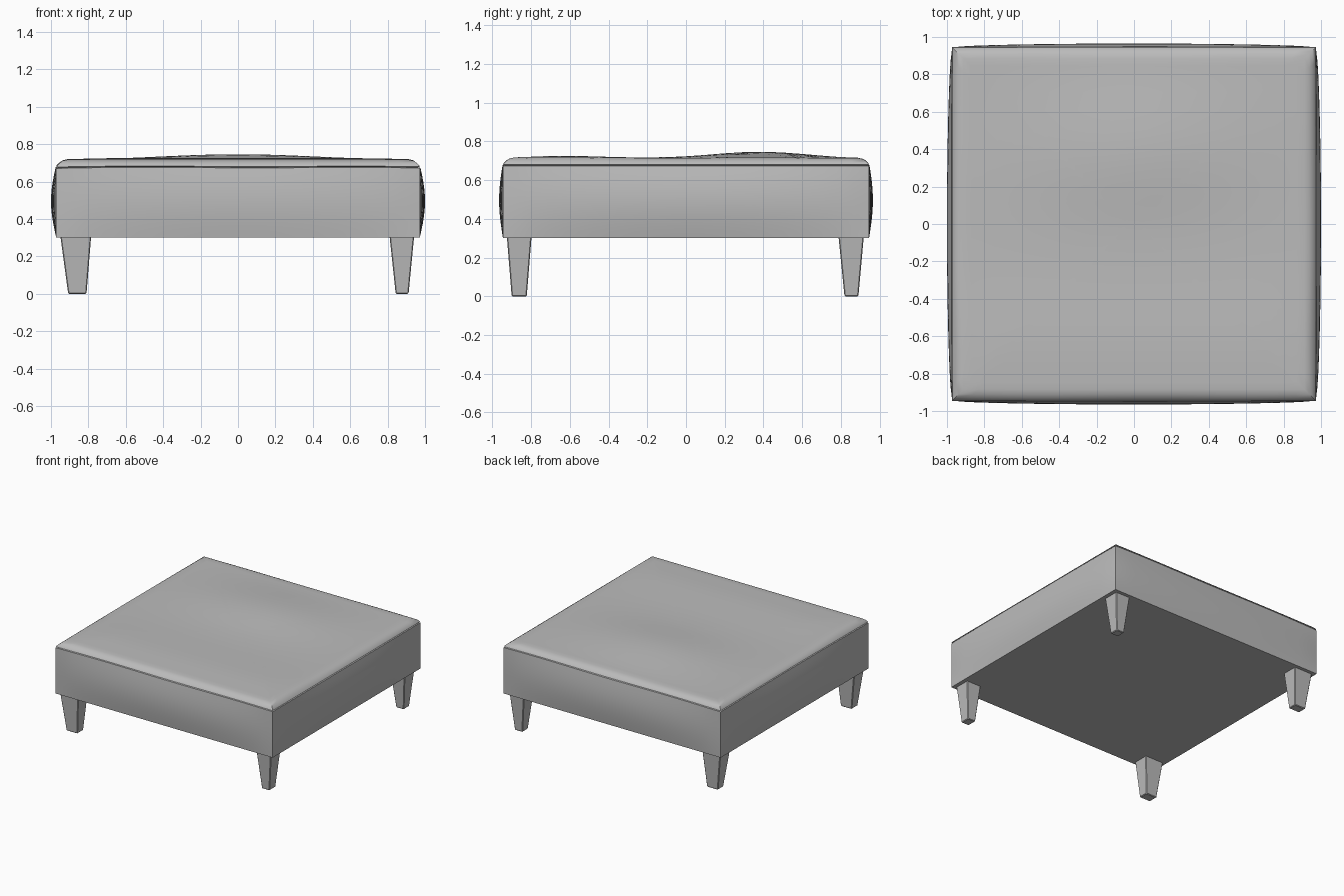
import bpy, bmesh, math

if "Cube" in bpy.data.objects:
    bpy.data.objects.remove(bpy.data.objects["Cube"], do_unlink=True)

grey = bpy.data.materials.new("soft grey")
grey.use_nodes = True
grey.diffuse_color = (0.5, 0.5, 0.5, 1)
bsdf = grey.node_tree.nodes["Principled BSDF"]
bsdf.inputs["Base Color"].default_value = (0.5, 0.5, 0.5, 1)
bsdf.inputs["Roughness"].default_value = 0.7

HALF_X, HALF_Y = 0.972, 0.945
BASE_Z, SEAM_Z, TOP_Z = 0.30, 0.675, 0.714
SIDE_STEPS = 24


def finish(bm, name, angle):
    bmesh.ops.recalc_face_normals(bm, faces=bm.faces)
    mesh = bpy.data.meshes.new(name)
    bm.to_mesh(mesh)
    bm.free()
    mesh.materials.append(grey)
    obj = bpy.data.objects.new(name, mesh)
    bpy.context.collection.objects.link(obj)
    bpy.ops.object.select_all(action="DESELECT")
    bpy.context.view_layer.objects.active = obj
    obj.select_set(True)
    bpy.ops.object.shade_smooth_by_angle(angle=math.radians(angle))
    return obj


def square_points():
    """Unit square outline, with the outward direction of each side."""
    for dx, dy in ((0, -1), (1, 0), (0, 1), (-1, 0)):
        for i in range(SIDE_STEPS):
            t = -1 + 2 * i / SIDE_STEPS
            yield dx - dy * t, dy + dx * t, dx, dy, t


def add_ring(bm, inset, height):
    """height(x, y, t) gives z; sides swell outward around mid height."""
    ring = []
    for u, v, dx, dy, t in square_points():
        x, y = u * (HALF_X - inset), v * (HALF_Y - inset)
        z = height(x, y)
        swell = math.sin(math.pi * min(max((z - BASE_Z) / 0.39, 0), 1))
        swell *= (1 - t * t) ** 0.6 if inset < 0.1 else 0
        ring.append(bm.verts.new((x + dx * 0.028 * swell, y + dy * 0.02 * swell, z)))
    return ring


def seam_wave(x, y):
    return 0.007 * math.sin(5 * x + 1.2) * math.cos(2 * y) - 0.004 * (x * y) ** 2


def crown(x, y):
    """Gently uneven padded top."""
    front = 0.011 * math.exp(-((y + 0.65) / 0.3) ** 2)
    back = 0.032 * math.exp(-((y - 0.38) / 0.33) ** 2 - (x / 0.6) ** 2)
    edge = min(HALF_X - abs(x), HALF_Y - abs(y))
    return TOP_Z + (front + back) * min(1, 0.35 + edge * 2.5)


def bridge(bm, a, b):
    n = len(a)
    for i in range(n):
        bm.faces.new((a[i], a[(i + 1) % n], b[(i + 1) % n], b[i]))


# Padded body: swollen sides, stitched seam, rounded edge and crowned top
bm = bmesh.new()
rings = []
for k in range(11):
    f = k / 10
    rings.append(add_ring(bm, 0, lambda x, y: BASE_Z + f * (SEAM_Z - BASE_Z + seam_wave(x, y))))
for inset, rise in ((0.012, 0.003), (0.002, 0.007), (0.006, 0.015), (0.018, 0.026)):
    rings.append(add_ring(bm, inset, lambda x, y: SEAM_Z + rise + seam_wave(x, y) * (1 - rise * 20)))
rings.append(add_ring(bm, 0.035, lambda x, y: crown(x, y) - 0.005))
for inset in (0.06, 0.1, 0.16, 0.24, 0.34, 0.44, 0.54, 0.64, 0.74, 0.84, 0.92):
    rings.append(add_ring(bm, inset, crown))
for a, b in zip(rings, rings[1:]):
    bridge(bm, a, b)
bm.faces.new(rings[0])
bm.faces.new(rings[-1])
finish(bm, "padded_seat", 40)


# Tapered legs
def leg(name, top, foot):
    bm = bmesh.new()
    loops = []
    for (x0, x1, y0, y1), z in ((foot, 0), (top, BASE_Z + 0.01)):
        loops.append([bm.verts.new(p) for p in
                      ((x0, y0, z), (x1, y0, z), (x1, y1, z), (x0, y1, z))])
    bridge(bm, *loops)
    for loop in loops:
        bm.faces.new(loop)
    bmesh.ops.bevel(bm, geom=list(bm.edges), offset=0.005, segments=1, affect="EDGES")
    finish(bm, name, 30)


sides = {"right": ((-0.95, -0.785), (-0.908, -0.81)), "left": ((0.81, 0.942), (0.843, 0.912))}
ends = {"front": ((-0.925, -0.797), (-0.9, -0.822)), "back": ((0.787, 0.918), (0.818, 0.89))}
for end, (y_top, y_foot) in ends.items():
    for side, (x_top, x_foot) in sides.items():
        leg(f"{end}_{side}_leg", x_top + y_top, x_foot + y_foot)
